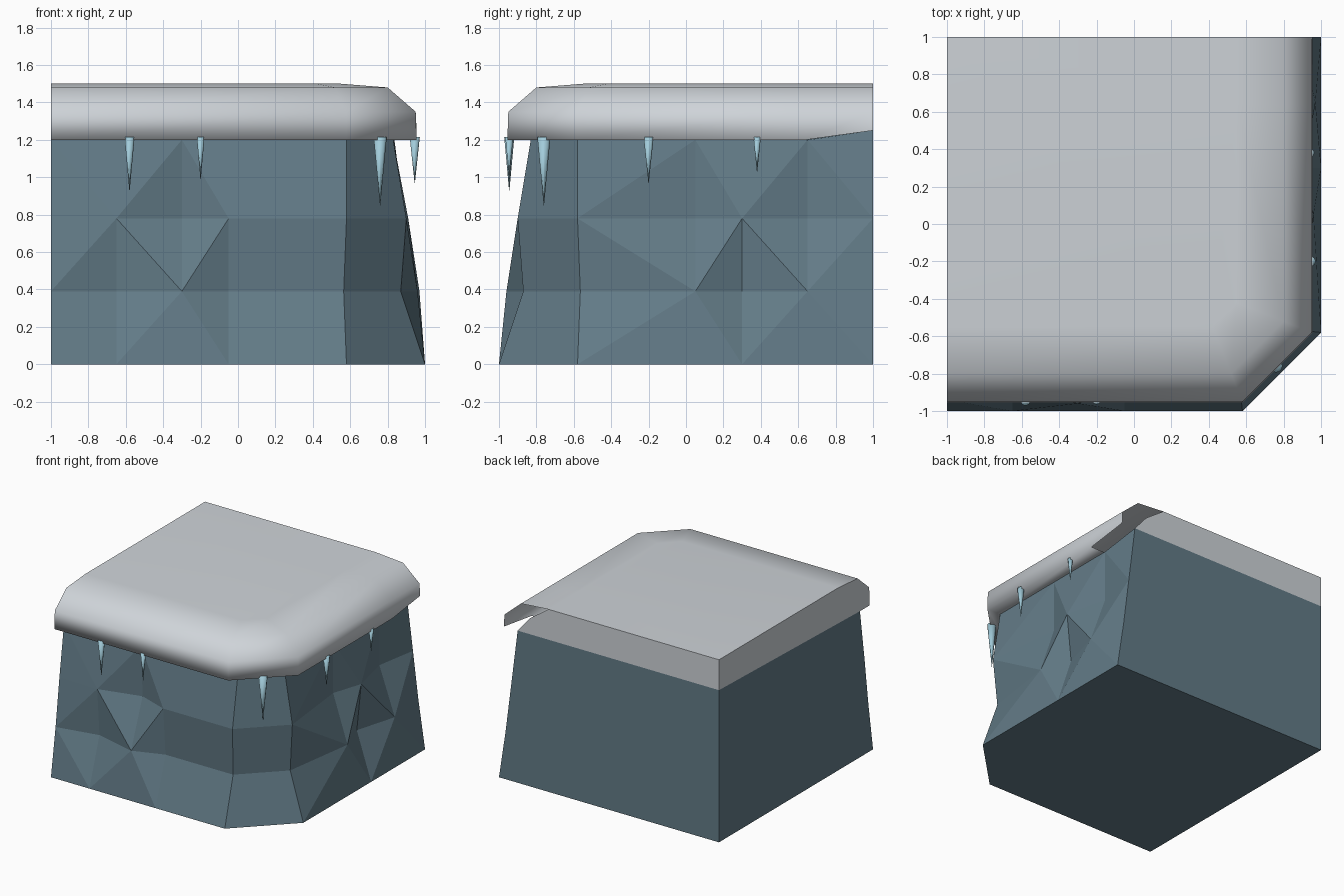
import bpy, bmesh

if "Cube" in bpy.data.objects:
    bpy.data.objects.remove(bpy.data.objects["Cube"])


def material(name, rgb):
    m = bpy.data.materials.new(name)
    m.use_nodes = True
    m.diffuse_color = (*rgb, 1)
    m.node_tree.nodes["Principled BSDF"].inputs["Base Color"].default_value = (*rgb, 1)
    return m


ROCK = material("blue grey rock", (0.125, 0.2, 0.245))
SNOW = material("snow", (0.62, 0.655, 0.69))
ICE = material("pale ice", (0.36, 0.6, 0.7))


def finish(bm, name, mat, smooth=False, recalc=True):
    if recalc:
        bmesh.ops.recalc_face_normals(bm, faces=bm.faces)
    me = bpy.data.meshes.new(name)
    bm.to_mesh(me)
    bm.free()
    me.materials.append(mat)
    for p in me.polygons:
        p.use_smooth = smooth
    ob = bpy.data.objects.new(name, me)
    bpy.context.collection.objects.link(ob)
    return ob


# Rock: two faceted walls that mirror across the cut corner
COLS = [-1, -0.65, -0.3, -0.05, 0.58]
ROWS = [0, 0.39, 0.78, 1.2]
BACK_TOP = 1.25
FRONT_INSET = [[0] * 5, [0.06, 0.13, 0.04, 0.13, 0.13],
               [0.11, 0.10, 0.19, 0.10, 0.10], [0.17] * 5]
RIGHT_INSET = [[0] * 5, [0.06, 0.03, 0.13, 0.04, 0.13],
               [0.11, 0.17, 0.09, 0.17, 0.10], [0.17] * 5]


def on_side(c, inset, z, right):
    return (1 - inset, -c, z) if right else (c, inset - 1, z)


def wall(bm, insets, right):
    grid = []
    for j, z in enumerate(ROWS):
        row = []
        for i, c in enumerate(COLS):
            c = 0.565 if (i, j) == (4, 1) else c
            top = BACK_TOP if right and (i, j) == (0, 3) else z
            row.append(bm.verts.new(on_side(c, insets[j][i], top, right)))
        grid.append(row)
    for j in range(3):
        for i in range(4):
            a, b = grid[j][i], grid[j][i + 1]
            d, c = grid[j + 1][i], grid[j + 1][i + 1]
            # Diagonals alternate so the facets form diamonds
            if (i + j + right) % 2:
                bm.faces.new((a, b, c))
                bm.faces.new((a, c, d))
            else:
                bm.faces.new((a, b, d))
                bm.faces.new((b, c, d))
    return grid


bm = bmesh.new()
front = wall(bm, FRONT_INSET, False)
right = wall(bm, RIGHT_INSET, True)
for j in range(3):
    bm.faces.new((front[j][4], right[j][4], right[j + 1][4], front[j + 1][4]))
low, high = (bm.verts.new((-1, 1, z)) for z in (0, BACK_TOP))
bm.faces.new([low, high] + [r[0] for r in reversed(right)])
bm.faces.new([low, high] + [r[0] for r in reversed(front)])
bm.faces.new(front[0] + right[0][::-1] + [low])
finish(bm, "rock_block", ROCK)

# Snow blanket: profile of (inset, height, corner start) swept along the edge
PROFILE = [(0.17, 1.2, 0.58), (0.045, 1.2, 0.58), (0.05, 1.35, 0.58),
           (0.2, 1.48, 0.52), (0.45, 1.5, 0.42)]
bm = bmesh.new()
rings = []
for k, (inset, z, c) in enumerate(PROFILE):
    end_z = BACK_TOP if k < 2 else z
    rings.append([bm.verts.new(p) for p in (
        on_side(-1, inset, z, False), on_side(c, inset, z, False),
        on_side(c, inset, z, True), on_side(-0.64, inset, z, True),
        on_side(-1, inset, end_z, True))])
for k in range(4):
    for s in range(4):
        if k == 0 and s == 3:
            continue  # the lip hangs free at the back end
        bm.faces.new((rings[k][s], rings[k][s + 1], rings[k + 1][s + 1], rings[k + 1][s]))
bm.faces.new(rings[4] + [bm.verts.new((-1, 1, 1.5))])
finish(bm, "snow_blanket", SNOW, smooth=True)


# Flat snow ends on the left and back
def panel(name, points):
    b = bmesh.new()
    b.faces.new([b.verts.new(p) for p in points])
    finish(b, name, SNOW, recalc=False)


panel("snow_left_end", [(-1, 1, 1.5), (-1, 1, BACK_TOP)]
      + [on_side(-1, inset, z, False) for inset, z, _ in PROFILE])
panel("snow_back_end", [(0.55, 1, 1.5), (0.72, 1, 1.38), (0.83, 1, BACK_TOP),
                        (-1, 1, BACK_TOP), (-1, 1, 1.5)])

# Icicles under the lip: x, y, tip height, radius
ICICLES = [(-0.58, -0.945, 0.93, 0.027), (-0.2, -0.945, 0.99, 0.021),
           (0.76, -0.76, 0.85, 0.035), (0.945, -0.2, 0.97, 0.027),
           (0.945, 0.38, 1.03, 0.02)]
for x, y, tip, radius in ICICLES:
    bm = bmesh.new()
    top = 1.215
    bmesh.ops.create_cone(bm, cap_ends=True, segments=8, radius1=0.001,
                          radius2=radius, depth=top - tip)
    bmesh.ops.translate(bm, verts=bm.verts, vec=(x, y, (top + tip) / 2))
    finish(bm, "icicle", ICE, smooth=True)
